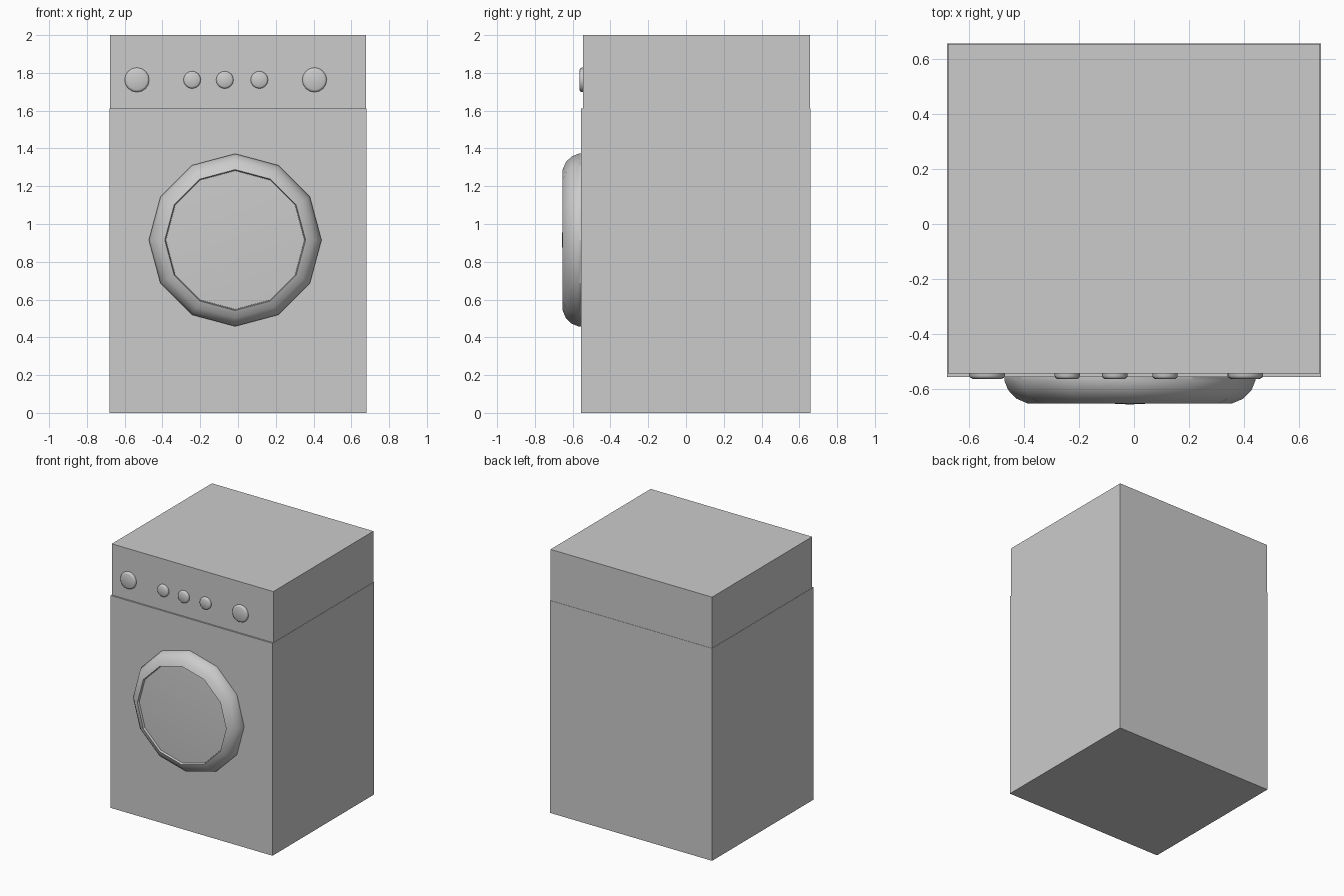
import bpy, bmesh, math

if "Cube" in bpy.data.objects:
    bpy.data.objects.remove(bpy.data.objects["Cube"])

def add_object(name, bm, smooth=None):
    bmesh.ops.recalc_face_normals(bm, faces=bm.faces)
    me = bpy.data.meshes.new(name)
    bm.to_mesh(me)
    bm.free()
    ob = bpy.data.objects.new(name, me)
    bpy.context.collection.objects.link(ob)
    if smooth:
        bpy.ops.object.select_all(action='DESELECT')
        ob.select_set(True)
        bpy.context.view_layer.objects.active = ob
        bpy.ops.object.shade_smooth_by_angle(angle=math.radians(smooth))
    return ob

def box(name, x, y, z):
    bm = bmesh.new()
    bmesh.ops.create_cube(bm, size=1)
    for v in bm.verts:
        for i, (lo, hi) in enumerate((x, y, z)):
            v.co[i] = lo if v.co[i] < 0 else hi
    return add_object(name, bm)

def turned(name, x, z, profile, sides, smooth):
    """Spin (radius, y) points around a front-to-back axis, closing both ends."""
    bm = bmesh.new()
    rings = []
    for r, y in profile:
        if r == 0:
            rings.append([bm.verts.new((x, y, z))] * sides)
        else:
            rings.append([bm.verts.new((x + r * math.sin(2 * math.pi * i / sides), y,
                                        z + r * math.cos(2 * math.pi * i / sides)))
                          for i in range(sides)])
    for a, b in zip(rings, rings[1:]):
        for i in range(sides):
            j = (i + 1) % sides
            bm.faces.new(list(dict.fromkeys((a[i], a[j], b[j], b[i]))))
    bm.faces.new(rings[0])
    if profile[-1][0] > 0:
        bm.faces.new(rings[-1])
    return add_object(name, bm, smooth)

# Cabinet and slightly set-back control panel
box("cabinet", (-0.68, 0.68), (-0.557, 0.658), (0, 1.612))
box("control_panel", (-0.678, 0.678), (-0.545, 0.656), (1.612, 2.0))

# Twelve-sided door: rounded frame, then a shallow recessed conical glass
turned("door_frame", -0.015, 0.915,
       [(0.457, -0.55), (0.457, -0.57), (0.443, -0.605), (0.413, -0.636),
        (0.373, -0.653), (0.368, -0.637), (0, -0.637)], 12, 28)
turned("door_glass", -0.015, 0.915,
       [(0.368, -0.630), (0.366, -0.640), (0, -0.657)], 12, 28)

# Control knobs: a large one at each end, three small buttons between
for i, (x, r) in enumerate([(-0.535, 0.065), (-0.243, 0.046), (-0.070, 0.046),
                            (0.113, 0.046), (0.405, 0.065)]):
    turned(f"control_knob_{i + 1}", x, 1.763,
           [(r, -0.54), (r, -0.553), (r * 0.94, -0.560), (r * 0.8, -0.564)], 16, 40)
